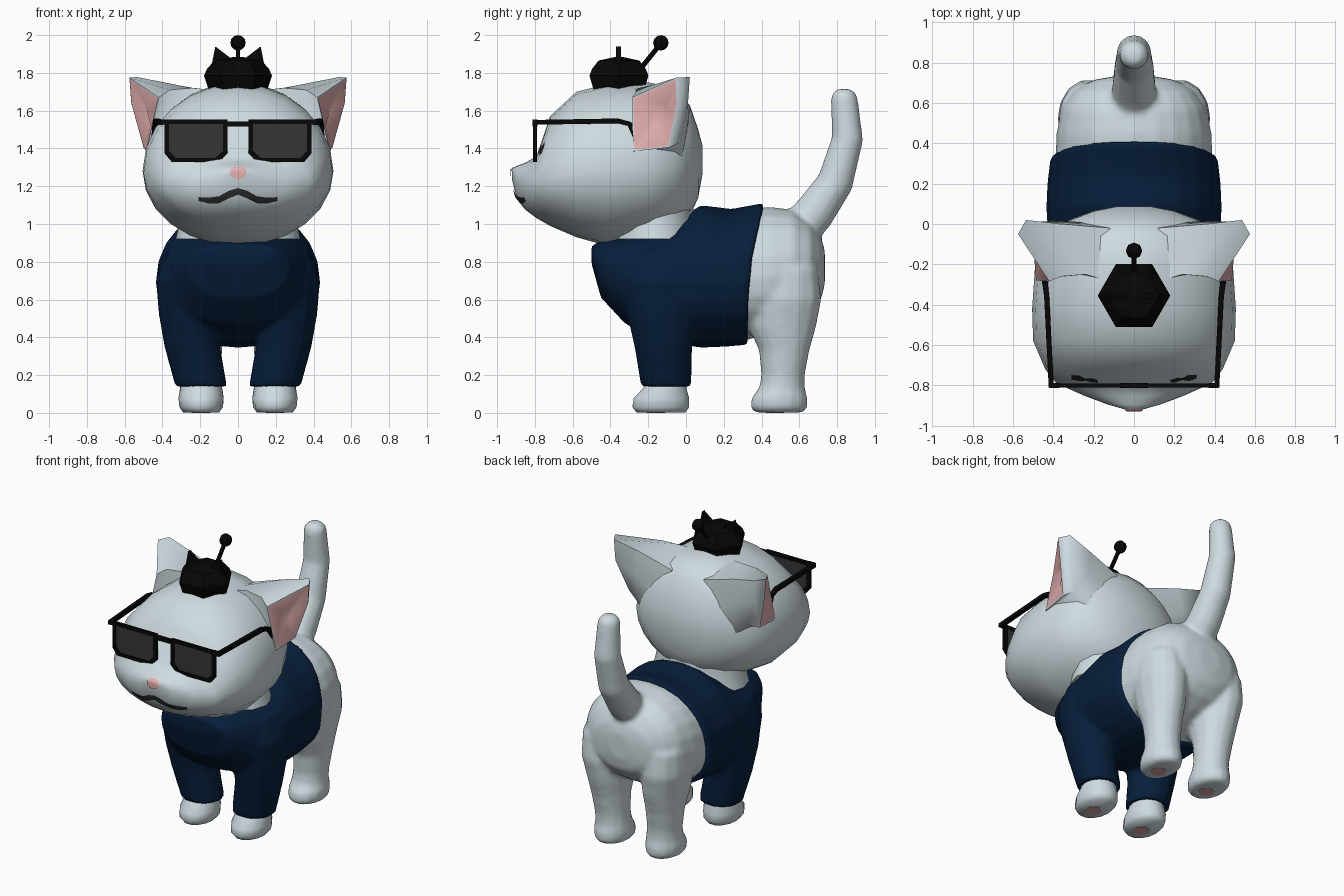
import bpy, bmesh, math
from mathutils import Vector
from mathutils.bvhtree import BVHTree

if "Cube" in bpy.data.objects:
    bpy.data.objects.remove(bpy.data.objects["Cube"])


def material(name, r, g, b):
    m = bpy.data.materials.new(name)
    m.use_nodes = True
    m.diffuse_color = (r, g, b, 1)
    bsdf = m.node_tree.nodes["Principled BSDF"]
    bsdf.inputs["Base Color"].default_value = (r, g, b, 1)
    bsdf.inputs["Roughness"].default_value = 0.8
    return m


FUR = material("pale grey fur", 0.62, 0.71, 0.75)
NAVY = material("navy cloth", 0.002, 0.013, 0.044)
BLACK = material("black", 0.002, 0.002, 0.002)
LENS = material("dark lens", 0.035, 0.035, 0.037)
MARK = material("charcoal marking", 0.025, 0.025, 0.027)
PINK = material("pink skin", 0.78, 0.43, 0.43)
PAD = material("paw pad", 0.68, 0.38, 0.38)


def select(objects):
    bpy.ops.object.select_all(action="DESELECT")
    for ob in objects:
        ob.select_set(True)
    bpy.context.view_layer.objects.active = objects[0]


def finish(name, bm, mats, smooth):
    bmesh.ops.recalc_face_normals(bm, faces=bm.faces)
    me = bpy.data.meshes.new(name)
    bm.to_mesh(me)
    bm.free()
    for m in mats:
        me.materials.append(m)
    ob = bpy.data.objects.new(name, me)
    bpy.context.collection.objects.link(ob)
    if smooth:
        select([ob])
        bpy.ops.object.shade_smooth_by_angle(angle=math.radians(smooth))
    return ob


def fuse(name, parts, rounds):
    """Merge overlapping parts into one skin with soft joins."""
    select(parts)
    bpy.ops.object.join()
    ob = parts[0]
    ob.name = name
    remesh = ob.modifiers.new("skin", "REMESH")
    remesh.mode = "VOXEL"
    remesh.voxel_size = 0.016
    remesh.use_smooth_shade = True
    soft = ob.modifiers.new("soften", "SMOOTH")
    soft.factor = 0.5
    soft.iterations = rounds


def loft(name, rings, mats, smooth=60, closed=False, paint_from=None):
    """Skin a list of equal rings; bands from paint_from on use the second material."""
    bm = bmesh.new()
    loops = [[bm.verts.new(p) for p in r] for r in rings]
    n = len(loops[0])
    pairs = list(zip(loops, loops[1:])) + ([(loops[-1], loops[0])] if closed else [])
    for k, (a, b) in enumerate(pairs):
        for i in range(n):
            f = bm.faces.new((a[i], a[(i + 1) % n], b[(i + 1) % n], b[i]))
            f.material_index = int(paint_from is not None and k >= paint_from)
    if not closed:
        bm.faces.new(loops[0])
        bm.faces.new(loops[-1]).material_index = int(paint_from is not None)
    return finish(name, bm, mats, smooth)


def turn(n, phase=0.0):
    return [(math.cos(a), math.sin(a)) for a in (phase + math.tau * i / n for i in range(n))]


def y_ring(y, w, low, mid, high, power=2.0, lean=0.0, n=24):
    """Upright egg-shaped section facing y; lean pushes its upper part back."""
    def sq(v):
        return math.copysign(abs(v) ** (2 / power), v)
    return [(w * sq(c), y + lean * max(0, s), mid + sq(s) * (high - mid if s > 0 else mid - low))
            for c, s in turn(n)]


def z_ring(z, x0, x1, y0, y1, n=14):
    """Level oval section between the given limits."""
    return [((x0 + x1) / 2 + c * (x1 - x0) / 2, (y0 + y1) / 2 + s * (y1 - y0) / 2, z)
            for c, s in turn(n)]


def tube(name, pts, radii, mat, n=4, smooth=0):
    pts = [Vector(p) for p in pts]
    rings = []
    for i, p in enumerate(pts):
        t = (pts[min(i + 1, len(pts) - 1)] - pts[max(i - 1, 0)]).normalized()
        ref = Vector((0, 0, 1)) if abs(t.x) > 0.7 else Vector((1, 0, 0))
        u = (ref - t * ref.dot(t)).normalized()
        v = t.cross(u)
        rings.append([p + (u * c + v * s) * radii[i] for c, s in turn(n, math.pi / n)])
    return loft(name, rings, [mat], smooth)


def flip(points, s):
    return [(p[0] * s, p[1], p[2]) for p in points]


# Head, lofted from muzzle to nape, and neck
head = loft("head", [y_ring(*r) for r in (
    (-0.922, 0.035, 1.24, 1.27, 1.292), (-0.895, 0.13, 1.13, 1.23, 1.308),
    (-0.85, 0.25, 1.075, 1.21, 1.325), (-0.79, 0.385, 1.03, 1.22, 1.36),
    (-0.72, 0.44, 0.99, 1.25, 1.57), (-0.58, 0.50, 0.93, 1.27, 1.70),
    (-0.42, 0.505, 0.885, 1.28, 1.74), (-0.2, 0.49, 0.93, 1.29, 1.75),
    (-0.06, 0.42, 0.98, 1.31, 1.72), (0.02, 0.32, 1.04, 1.34, 1.63),
    (0.065, 0.2, 1.14, 1.34, 1.5), (0.088, 0.08, 1.27, 1.35, 1.41))], [FUR])
loft("neck", [z_ring(*r) for r in (
    (0.92, -0.33, 0.33, -0.4, 0.08), (1.1, -0.29, 0.29, -0.36, 0.04),
    (1.2, -0.3, 0.3, -0.35, 0.055), (1.35, -0.34, 0.34, -0.35, 0.06),
    (1.5, -0.3, 0.3, -0.35, 0.03))], [FUR])
surface = BVHTree.FromPolygons([v.co for v in head.data.vertices],
                               [list(p.vertices) for p in head.data.polygons])


def marking(name, columns, mat, rows=5, steps=4):
    """Sheet laid on the face; each column is x, lower z, upper z."""
    cols = []
    for a, b in zip(columns, columns[1:]):
        cols += [[p + (q - p) * k / steps for p, q in zip(a, b)] for k in range(steps)]
    cols.append(columns[-1])
    bm = bmesh.new()
    grid = []
    for x, lo, hi in cols:
        line = []
        for r in range(rows + 1):
            z = lo + (hi - lo) * r / rows
            hit = surface.ray_cast(Vector((x, -3, z)), Vector((0, 1, 0)))[0]
            line.append(bm.verts.new((x, (hit.y if hit else -0.8) - 0.007, z)))
        grid.append(line)
    for a, b in zip(grid, grid[1:]):
        for r in range(rows):
            bm.faces.new((a[r], b[r], b[r + 1], a[r + 1]))
    return finish(name, bm, [mat], 60)


# Nose and moustache
marking("nose", [(-0.042, 1.26, 1.288), (-0.025, 1.245, 1.3), (0, 1.235, 1.303),
                 (0.025, 1.245, 1.3), (0.042, 1.26, 1.288)], PINK)
half = [(0.05, 1.135, 1.175), (0.1, 1.11, 1.147), (0.15, 1.108, 1.14), (0.21, 1.122, 1.142)]
marking("moustache", [(-x, a, b) for x, a, b in half[::-1]] + [(0, 1.155, 1.19)] + half, MARK)

# Torso, jacket and tail
body = [loft("torso", [y_ring(*r, 2.2) for r in (
    (0.1, 0.36, 0.4, 0.7, 1.03), (0.3, 0.39, 0.38, 0.7, 1.08), (0.45, 0.385, 0.42, 0.72, 1.09),
    (0.57, 0.36, 0.47, 0.74, 1.075), (0.66, 0.3, 0.53, 0.76, 1.01), (0.715, 0.2, 0.6, 0.77, 0.93),
    (0.735, 0.08, 0.68, 0.78, 0.86))], [FUR])]
jacket = [loft("jacket_body", [y_ring(*r) for r in (
    (-0.50, 0.2, 0.79, 0.85, 0.885, 2.5), (-0.45, 0.27, 0.61, 0.79, 0.91, 2.5),
    (-0.32, 0.35, 0.47, 0.72, 0.945, 2.5), (-0.1, 0.425, 0.375, 0.69, 0.99, 2.3),
    (0.08, 0.435, 0.345, 0.69, 1.1, 2.1), (0.2, 0.43, 0.35, 0.69, 1.08, 2.15, 0.04),
    (0.325, 0.415, 0.36, 0.69, 1.112, 2.15, 0.09))], [NAVY])]
body.append(tube("tail", [(0, 0.59, 0.96), (0, 0.68, 1.06), (0, 0.79, 1.22), (0, 0.855, 1.45),
                          (0, 0.838, 1.66), (0, 0.835, 1.69), (0, 0.835, 1.715)],
                 [0.115, 0.11, 0.098, 0.085, 0.073, 0.066, 0.035], FUR, 12, 60))

for side, s in (("left", 1), ("right", -1)):
    # Front leg: sleeve and paw
    jacket.append(loft(side + "_sleeve", [flip(z_ring(*r), s) for r in (
        (0.14, 0.057, 0.333, -0.24, 0.03), (0.35, 0.093, 0.39, -0.275, 0.035),
        (0.52, 0.1, 0.42, -0.315, 0.06), (0.7, 0.1, 0.435, -0.35, 0.1),
        (0.86, 0.1, 0.375, -0.31, 0.06))], [NAVY]))
    loft(side + "_front_paw", [flip(z_ring(*r), s) for r in (
        (0.002, 0.1, 0.29, -0.265, 0.0), (0.03, 0.08, 0.31, -0.288, 0.02),
        (0.08, 0.077, 0.315, -0.28, 0.02), (0.13, 0.085, 0.305, -0.23, 0.005),
        (0.22, 0.09, 0.3, -0.2, 0.0))], [FUR])
    # Back leg with paw
    body.append(loft(side + "_back_leg", [flip(z_ring(*r), s) for r in (
        (0.002, 0.1, 0.29, 0.36, 0.625), (0.03, 0.077, 0.313, 0.338, 0.645),
        (0.08, 0.073, 0.318, 0.346, 0.645), (0.135, 0.082, 0.308, 0.387, 0.63),
        (0.2, 0.087, 0.31, 0.397, 0.63), (0.33, 0.083, 0.328, 0.385, 0.655),
        (0.45, 0.07, 0.35, 0.33, 0.69), (0.6, 0.07, 0.38, 0.32, 0.72),
        (0.76, 0.1, 0.37, 0.37, 0.7), (0.9, 0.15, 0.27, 0.45, 0.62))], [FUR]))
    for where, y in (("front", -0.15), ("back", 0.48)):
        loft(f"{side}_{where}_pad", [flip(z_ring(z, 0.145, 0.245, y - 0.06, y + 0.04), s)
                                     for z in (0, 0.008)], [PAD], 0)

    # Ear with a sunken pink inside
    root = [(0.06, -0.3, 1.7), (0.12, -0.02, 1.66), (0.26, 0.01, 1.5), (0.26, -0.01, 1.25), (0.36, -0.28, 1.25)]
    flare = [(0.24, -0.25, 1.72), (0.36, 0.0, 1.735), (0.38, 0.015, 1.57), (0.37, -0.02, 1.36), (0.43, -0.27, 1.34)]
    back = [(0.36, -0.26, 1.71), (0.535, 0.02, 1.778), (0.53, 0.01, 1.63), (0.455, -0.03, 1.43), (0.465, -0.27, 1.375)]
    rim = [(0.42, -0.285, 1.67), (0.575, -0.05, 1.775), (0.565, -0.045, 1.64), (0.5, -0.09, 1.405), (0.485, -0.28, 1.385)]
    mid = sum((Vector(p) for p in rim), Vector()) / len(rim)
    inset = [Vector(p).lerp(mid, 0.05) for p in rim]
    pit = [Vector(p).lerp(mid, 0.7) + Vector((-0.04, 0.02, 0)) for p in rim]
    loft(side + "_ear", [flip(r, s) for r in (root, flare, back, rim, inset, pit)],
         [FUR, PINK], 65, paint_from=4)

    # Sleepy eye
    marking(side + "_eye", [(s * x, a, b) for x, a, b in (
        (0.18, 1.37, 1.41), (0.21, 1.37, 1.425), (0.24, 1.385, 1.41),
        (0.27, 1.365, 1.435), (0.31, 1.37, 1.42))], MARK)

    # Glasses: rim, lens, hinge and arm
    shape = [(0.055, 1.552), (0.39, 1.552), (0.39, 1.375), (0.35, 1.328), (0.1, 1.328), (0.055, 1.375)]

    def outline(y, kx=1.0, kz=1.0):
        return [(s * (0.2225 + (x - 0.2225) * kx), y, 1.44 + (z - 1.44) * kz) for x, z in shape]

    loft(side + "_rim", [outline(-0.81), outline(-0.79), outline(-0.79, 0.85, 0.8),
                         outline(-0.81, 0.85, 0.8)], [BLACK], 0, closed=True)
    loft(side + "_lens", [outline(-0.804, 0.9, 0.88), outline(-0.797, 0.9, 0.88)], [LENS], 0)
    tube(side + "_hinge", [(s * 0.37, -0.8, 1.54), (s * 0.42, -0.8, 1.54)], [0.018] * 2, BLACK)
    tube(side + "_arm", [(s * 0.41, -0.81, 1.538), (s * 0.433, -0.36, 1.546),
                         (s * 0.44, -0.3, 1.53), (s * 0.445, -0.27, 1.465)], [0.018] * 4, BLACK)

    # Pointed hat ear
    loft(side + "_hat_ear", [[(s * x, y, z) for x, z in ((0.015, 1.86), (0.12, 1.94), (0.14, 1.84))]
                             for y in (-0.37, -0.345)], [BLACK], 0)

fuse("body", body, 6)
fuse("jacket", jacket, 3)
tube("bridge", [(-0.07, -0.8, 1.53), (0.07, -0.8, 1.53)], [0.018] * 2, BLACK)

# Six-sided hat with antenna
loft("hat", [[(c * r, -0.355 + s * r, z) for c, s in turn(6)] for r, z in (
    (0.155, 1.71), (0.18, 1.785), (0.165, 1.82), (0.125, 1.865), (0.02, 1.885))], [BLACK], 0)
tube("antenna", [(0, -0.25, 1.81), (0, -0.13, 1.96)], [0.013] * 2, BLACK, 6)
bm = bmesh.new()
bmesh.ops.create_uvsphere(bm, u_segments=8, v_segments=6, radius=0.041)
bmesh.ops.translate(bm, verts=bm.verts, vec=(0, -0.133, 1.959))
finish("antenna_ball", bm, [BLACK], 0)
